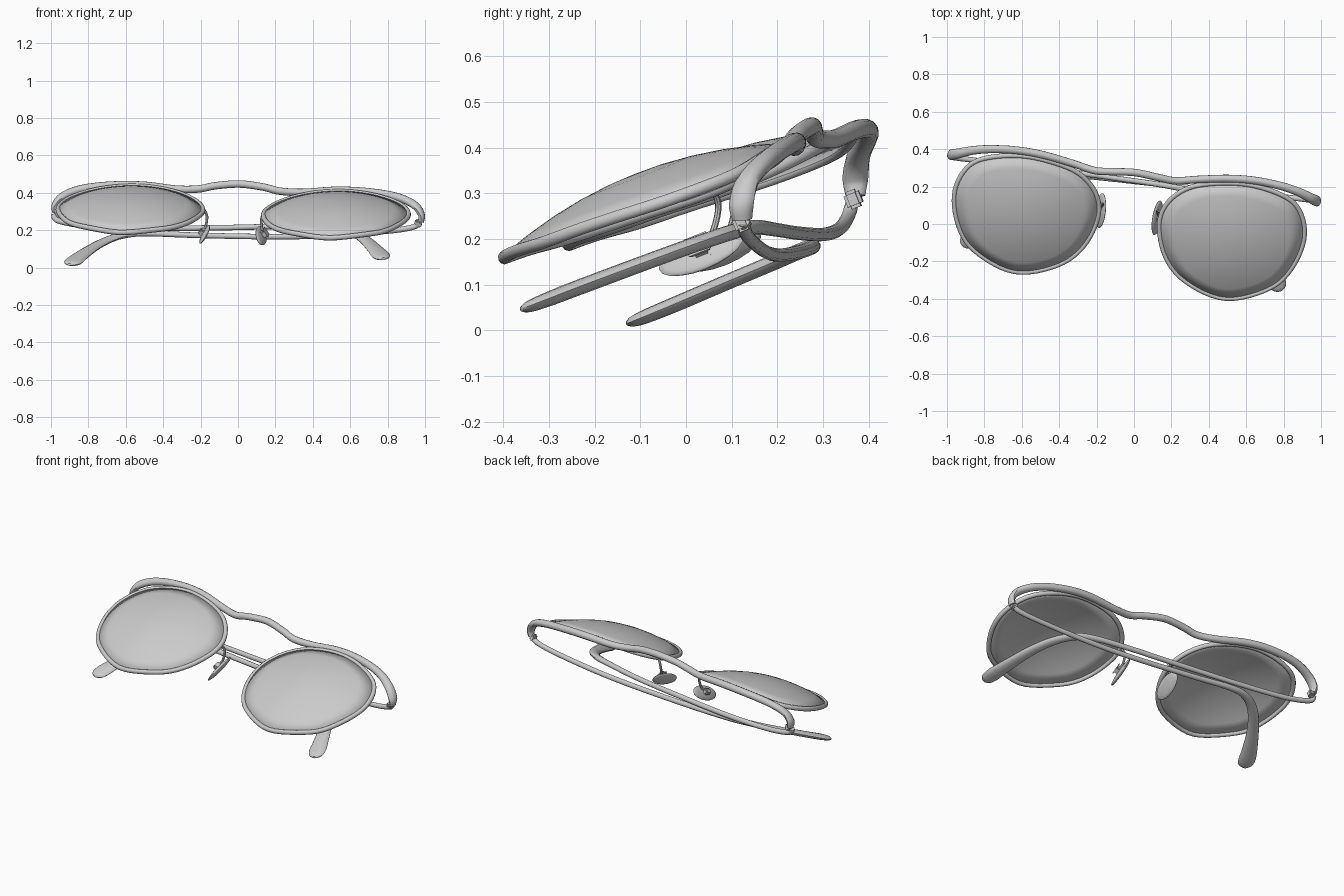
import bpy, bmesh, math
from mathutils import Vector, Matrix

if "Cube" in bpy.data.objects:
    bpy.data.objects.remove(bpy.data.objects["Cube"])

# Tilted frame of the spectacle front: X across, V up the lens, N out of the lens
X = Vector((0.991, -0.126, -0.026)).normalized()
V = Vector((0.126, 0.92, 0.37))
V = (V - X * V.dot(X)).normalized()
N = X.cross(V)
C = Vector((-0.033, -0.02, 0.296))


def world(u, v, n, s=1):
    return C + X * (u * s) + V * v + N * n


def spline(pts, steps=6, closed=False):
    # Catmull-Rom through tuples of any dimension
    k, out = len(pts), []
    for i in range(k if closed else k - 1):
        if closed:
            a, b, c, d = (pts[(i + j) % k] for j in (-1, 0, 1, 2))
        else:
            a, b, c, d = (pts[min(max(i + j, 0), k - 1)] for j in (-1, 0, 1, 2))
        for q in range(steps):
            t = q / steps
            out.append(tuple(0.5 * (2 * p1 + (p2 - p0) * t + (2 * p0 - 5 * p1 + 4 * p2 - p3) * t * t
                                    + (3 * p1 - p0 - 3 * p2 + p3) * t ** 3)
                             for p0, p1, p2, p3 in zip(a, b, c, d)))
    if not closed:
        out.append(tuple(pts[-1]))
    return out


def finish(name, bm, angle=40):
    bmesh.ops.recalc_face_normals(bm, faces=bm.faces)
    me = bpy.data.meshes.new(name)
    bm.to_mesh(me)
    bm.free()
    ob = bpy.data.objects.new(name, me)
    bpy.context.collection.objects.link(ob)
    bpy.ops.object.select_all(action='DESELECT')
    ob.select_set(True)
    bpy.context.view_layer.objects.active = ob
    bpy.ops.object.shade_smooth_by_angle(angle=math.radians(angle))
    return ob


def sweep(name, pts, ref, closed=False, sides=12):
    # Elliptical tube; pts = (position, half width, half height along ref)
    bm, rings, k = bmesh.new(), [], len(pts)
    for i, (p, w, h) in enumerate(pts):
        if closed:
            t = pts[(i + 1) % k][0] - pts[i - 1][0]
        else:
            t = pts[min(i + 1, k - 1)][0] - pts[max(i - 1, 0)][0]
        t.normalize()
        side = t.cross(ref).normalized()
        up = side.cross(t)
        rings.append([bm.verts.new(p + side * (w * math.cos(a)) + up * (h * math.sin(a)))
                      for a in (2 * math.pi * j / sides for j in range(sides))])
    for i in range(k if closed else k - 1):
        r, q = rings[i], rings[(i + 1) % k]
        for j in range(sides):
            bm.faces.new((r[j], r[(j + 1) % sides], q[(j + 1) % sides], q[j]))
    if not closed:
        bm.faces.new(rings[0])
        bm.faces.new(rings[-1])
    return finish(name, bm)


def block(name, centre, axes, size):
    bm = bmesh.new()
    bmesh.ops.create_cube(bm, size=1)
    rot = Matrix(axes).transposed().to_4x4()
    bm.transform(Matrix.Translation(centre) @ rot @ Matrix.Diagonal((*size, 1)))
    bmesh.ops.bevel(bm, geom=bm.edges[:], offset=min(size) * 0.2, segments=2, affect='EDGES')
    return finish(name, bm)


# Lens outline and dome
UC = 0.555
outline = spline([(.165, .04), (.205, .18), (.33, .285), (.55, .333), (.74, .31), (.88, .235),
                  (.942, .08), (.905, -.10), (.80, -.24), (.57, -.333), (.345, -.265), (.22, -.14)],
                 6, True)


def dome(u, v):
    return 0.06 - ((u - UC) ** 2 + v * v) / 1.87


for s, label in ((-1, "left"), (1, "right")):
    # Rim
    sweep(label + "_rim", [(world(u, v, dome(u, v), s), .013, .014) for u, v in outline], N, True, 10)

    # Domed lens
    bm = bmesh.new()
    mid = bm.verts.new(world(UC, 0, dome(UC, 0), s))
    prev = None
    for f in (.2, .4, .6, .8, .99):
        ring = []
        for u, v in outline:
            a, b = UC + (u - UC) * f, v * f
            ring.append(bm.verts.new(world(a, b, dome(a, b), s)))
        for j in range(len(ring)):
            j2 = (j + 1) % len(ring)
            if prev:
                bm.faces.new((prev[j], prev[j2], ring[j2], ring[j]))
            else:
                bm.faces.new((mid, ring[j2], ring[j]))
        prev = ring
    lens = finish(label + "_lens", bm)
    mod = lens.modifiers.new("thickness", 'SOLIDIFY')
    mod.thickness, mod.offset = .01, 0

    # Nose pad: flattened ellipsoid on a bent wire
    across = (X * (.55 * s) - N * .83).normalized()
    flat = V.cross(across)
    pc = world(.152, .022, -.14, s)
    bm = bmesh.new()
    bmesh.ops.create_uvsphere(bm, u_segments=20, v_segments=12, radius=1)
    bm.transform(Matrix.Translation(pc) @ Matrix((V, across, flat)).transposed().to_4x4()
                 @ Matrix.Diagonal((.1, .045, .013, 1)))
    finish(label + "_nose_pad", bm, 60)
    block(label + "_pad_mount", world(.168, .025, -.128, s), (V, across, flat), (.04, .035, .03))
    wire = spline([(.172, .10, -.02), (.148, .095, -.06), (.152, .06, -.11), (.17, .025, -.125)])
    sweep(label + "_pad_wire", [(world(*p, s), .007, .007) for p in wire], X, sides=8)

# Brow bar with arched bridge and swept-back ends
half = [(0, .332, .03, .02, .02), (.13, .317, .022, .02, .02), (.22, .305, .006, .02, .02),
        (.34, .325, -.006, .02, .02), (.5, .353, -.002, .021, .021), (.64, .36, -.004, .021, .021),
        (.78, .345, -.012, .021, .022), (.88, .318, -.025, .021, .024), (.955, .28, -.05, .02, .027),
        (.988, .253, -.09, .018, .028), (.985, .24, -.125, .016, .022)]
brow = [(-p[0], *p[1:]) for p in half[:0:-1]] + half
sweep("brow_bar", [(world(*p[:3]), p[3], p[4]) for p in spline(brow)], V)

# Folded temples: x, y, z, half width, half height
temples = {
    "right_temple": [(.975, .125, .24, .015, .015), (.93, .13, .215, .015, .015), (.8, .145, .195, .014, .015),
                     (.5, .175, .172, .014, .015), (.2, .205, .165, .014, .015), (-.2, .25, .172, .015, .015),
                     (-.48, .277, .183, .018, .016), (-.60, .255, .176, .024, .017), (-.69, .195, .15, .029, .017),
                     (-.77, .10, .11, .034, .017), (-.84, -.01, .063, .044, .017), (-.875, -.075, .036, .050, .016),
                     (-.893, -.11, .022, .040, .013), (-.9, -.127, .016, .014, .006)],
    "left_temple": [(-.985, .365, .285, .015, .015), (-.96, .355, .25, .015, .015), (-.8, .335, .222, .014, .015),
                    (-.5, .30, .21, .014, .015), (-.1, .245, .213, .014, .015), (.2, .20, .22, .015, .015),
                    (.42, .15, .226, .018, .016), (.53, .10, .215, .024, .017), (.61, .025, .19, .029, .017),
                    (.675, -.08, .152, .034, .017), (.735, -.23, .096, .044, .017), (.76, -.30, .069, .050, .016),
                    (.772, -.342, .053, .040, .013), (.777, -.36, .047, .014, .006)],
}
for name, pts in temples.items():
    sweep(name, [(Vector(p[:3]), p[3], p[4]) for p in spline(pts)], N)

# Hinges between brow bar ends and temples
for s, label in ((-1, "left"), (1, "right")):
    block(label + "_hinge", world(.972, .235, -.13, s), (X, V, N), (.035, .035, .04))
